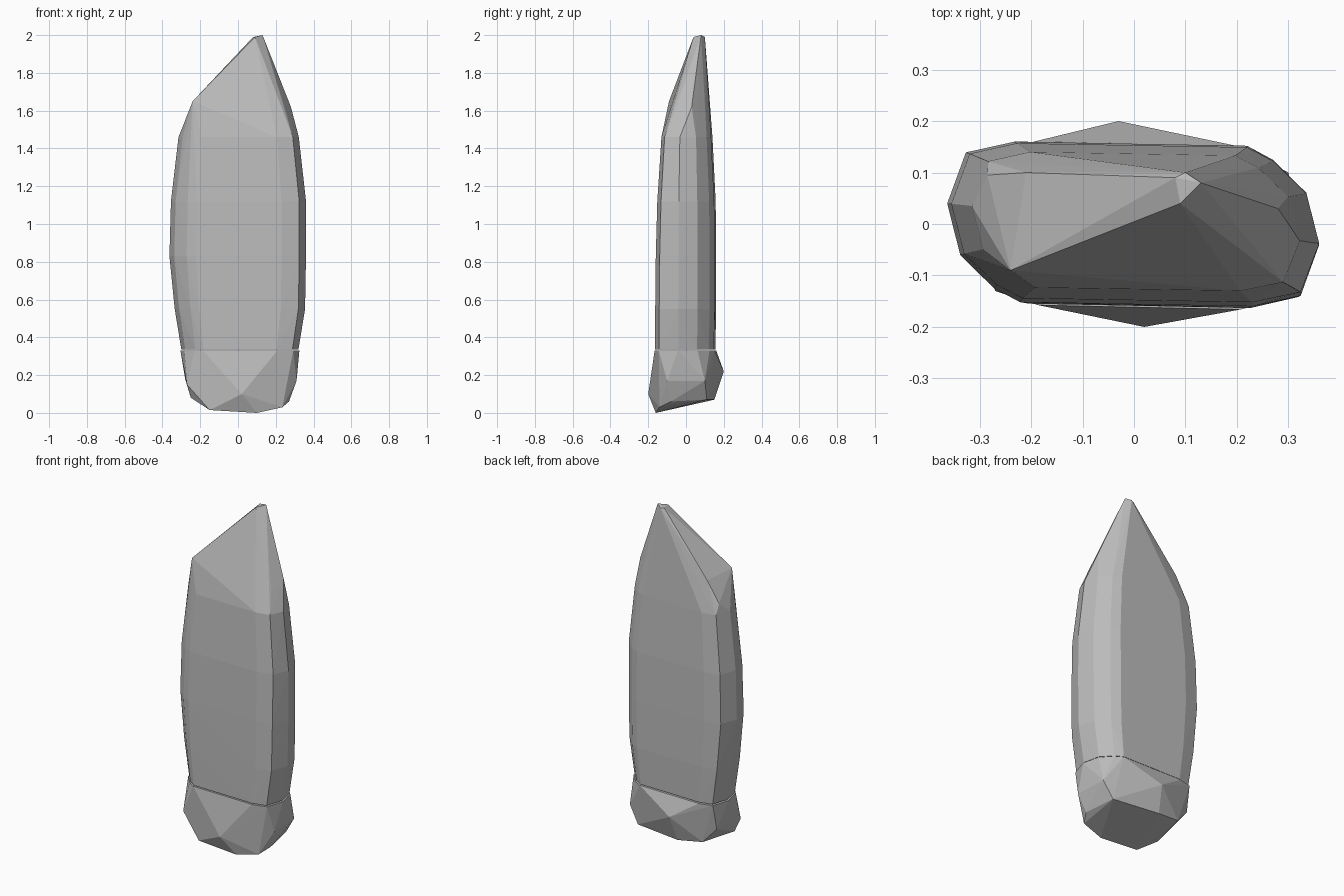
import bpy
import bmesh

default = bpy.data.objects.get("Cube")
if default:
    bpy.data.objects.remove(default)

stone = bpy.data.materials.new("grey stone")
stone.use_nodes = True
colour = (0.5, 0.5, 0.5, 1)
stone.diffuse_color = colour
stone.node_tree.nodes["Principled BSDF"].inputs["Base Color"].default_value = colour

# Half of the worn oval cross-section; the other half is its half-turn copy
HALF = [(1, -.25), (.93, .38), (.75, .78), (.61, .95), (-.64, 1), (-.9, .87)]
SECTION = HALF + [(-x, -y) for x, y in HALF]


def ring(z, left, right, front, back):
    """Scale the cross-section to the four extents at one height."""
    return [(x * (right if x > 0 else -left), y * (back if y > 0 else -front), z)
            for x, y in SECTION]


def chipped_stone(name, points):
    """Wrap points in a flat-faceted convex hull."""
    bm = bmesh.new()
    for point in points:
        bm.verts.new(point)
    result = bmesh.ops.convex_hull(bm, input=bm.verts[:])
    unused = {v for v in result["geom_interior"] + result["geom_unused"]
              if isinstance(v, bmesh.types.BMVert) and v.is_valid and not v.link_faces}
    bmesh.ops.delete(bm, geom=list(unused), context="VERTS")
    bmesh.ops.recalc_face_normals(bm, faces=bm.faces[:])
    mesh = bpy.data.meshes.new(name)
    bm.to_mesh(mesh)
    bm.free()
    mesh.materials.append(stone)
    obj = bpy.data.objects.new(name, mesh)
    bpy.context.collection.objects.link(obj)
    return obj


# Tall blade: stacked sections, slanted shoulders and an off-centre tip
blade = []
for level in [(.335, -.3, .32, -.163, .155), (.55, -.335, .355, -.163, .16),
              (.83, -.363, .36, -.16, .16), (1.12, -.355, .36, -.152, .157),
              (1.46, -.315, .322, -.13, .14)]:
    blade += ring(*level)
shoulders = [(-.24, -.09, 1.65), (-.285, .095, 1.52), (-.21, .1, 1.64),
             (.28, .03, 1.62), (.26, -.06, 1.58)]
tip = [(.09, .04, 1.99), (.13, .08, 2), (.1, .1, 1.99), (.08, .09, 1.99)]
chipped_stone("blade", blade + shoulders + tip)

# Stubby base: bulging front and back, with a sloping broken underside
rim = ring(.33, -.305, .325, -.166, .16)
bulges = [(.02, -.2, .1), (-.03, .2, .22)]
flanks = [(.31, -.1, .17), (.3, .1, .17), (-.27, -.13, .15), (-.28, .11, .18)]
underside = [(-.15, -.155, .015), (.1, -.16, 0), (.235, -.14, .03), (.27, -.08, .06),
             (.24, .11, .07), (-.05, .15, .07), (-.2, .13, .09), (-.25, -.1, .08)]
chipped_stone("base", rim + bulges + flanks + underside)
